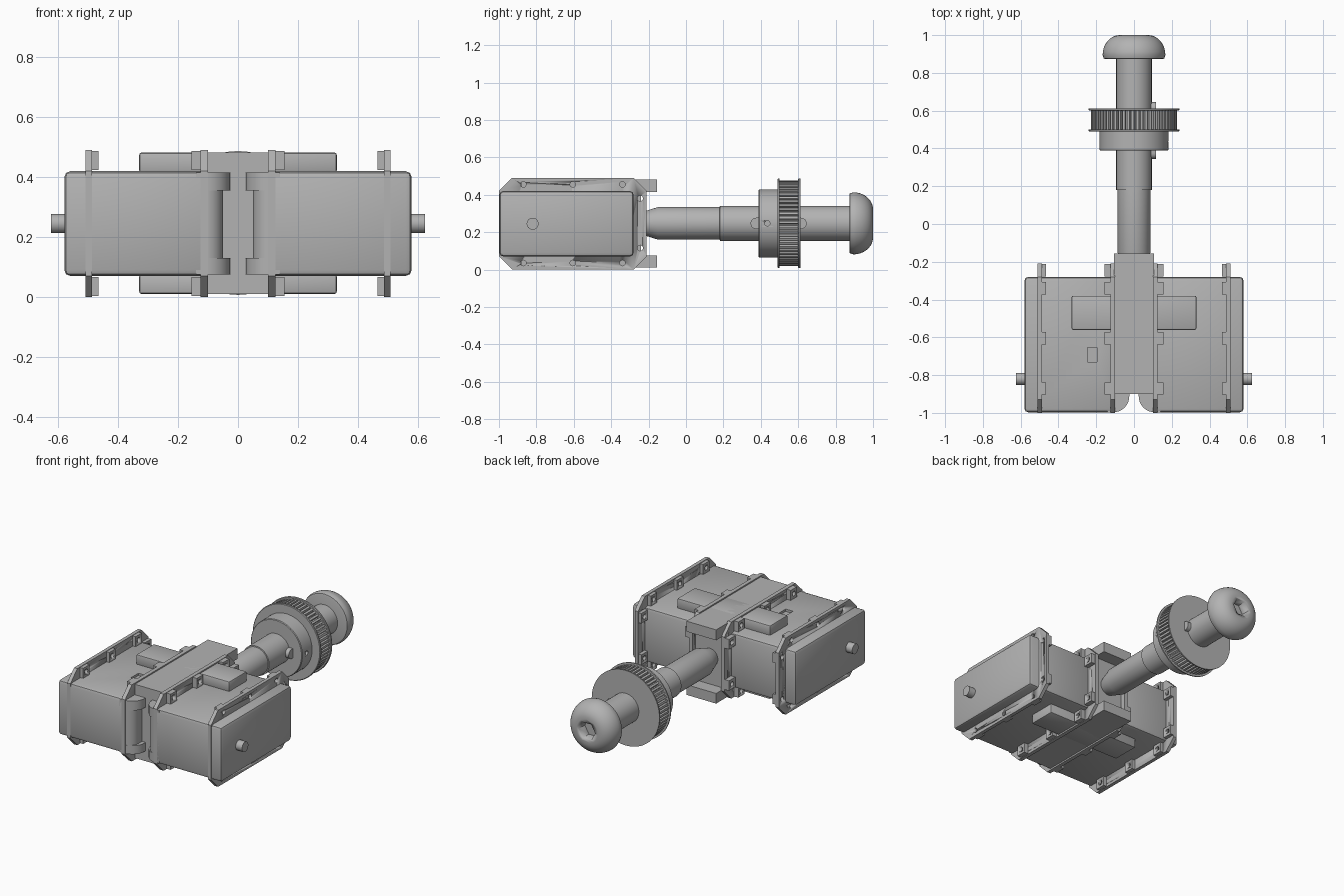
import bpy, bmesh
from math import sin, cos, pi
from mathutils import Vector

old = bpy.data.objects.get("Cube")
if old:
    bpy.data.objects.remove(old, do_unlink=True)

grey = bpy.data.materials.new("plain grey")
grey.use_nodes = True
colour = (0.45, 0.45, 0.45, 1)
grey.diffuse_color = colour
grey.node_tree.nodes["Principled BSDF"].inputs["Base Color"].default_value = colour

ZC = 0.247   # height of the shaft axis


def activate(ob):
    bpy.ops.object.select_all(action='DESELECT')
    ob.select_set(True)
    bpy.context.view_layer.objects.active = ob


def finish(name, bm, bevel=0, segments=2):
    bmesh.ops.recalc_face_normals(bm, faces=bm.faces)
    me = bpy.data.meshes.new(name)
    bm.to_mesh(me)
    bm.free()
    me.materials.append(grey)
    ob = bpy.data.objects.new(name, me)
    bpy.context.collection.objects.link(ob)
    activate(ob)
    if bevel:
        mod = ob.modifiers.new("bevel", 'BEVEL')
        mod.width, mod.segments = bevel, segments
        bpy.ops.object.modifier_apply(modifier=mod.name)
    bpy.ops.object.shade_smooth_by_angle(angle=0.6)
    return ob


def prism(name, pts, axis, lo, hi, bevel=0):
    """Extrude a 2D outline along an axis."""
    bm = bmesh.new()
    rings = []
    for d in (lo, hi):
        ring = []
        for p in pts:
            co = list(p)
            co.insert("xyz".index(axis), d)
            ring.append(bm.verts.new(co))
        bm.faces.new(ring)
        rings.append(ring)
    n = len(pts)
    for i in range(n):
        j = (i + 1) % n
        bm.faces.new((rings[0][i], rings[0][j], rings[1][j], rings[1][i]))
    return finish(name, bm, bevel)


def box(name, x, y, z, bevel=0):
    outline = [(x[0], y[0]), (x[1], y[0]), (x[1], y[1]), (x[0], y[1])]
    return prism(name, outline, 'z', z[0], z[1], bevel)


def lathe(name, profile, n=64):
    """Turn (y, radius) pairs around the shaft axis."""
    bm = bmesh.new()
    rings = [[bm.verts.new((r * cos(2 * pi * i / n), y, ZC + r * sin(2 * pi * i / n)))
              for i in range(n)] for y, r in profile]
    for a, b in zip(rings, rings[1:]):
        for i in range(n):
            j = (i + 1) % n
            bm.faces.new((a[i], a[j], b[j], b[i]))
    bm.faces.new(rings[0])
    bm.faces.new(rings[-1])
    return finish(name, bm)


def circle(u, v, r, n=16):
    return [(u + r * cos(2 * pi * i / n), v + r * sin(2 * pi * i / n)) for i in range(n)]


def cut(ob, cutters):
    for c in cutters:
        activate(ob)
        mod = ob.modifiers.new("cut", 'BOOLEAN')
        mod.operation, mod.solver, mod.object = 'DIFFERENCE', 'EXACT', c
        bpy.ops.object.modifier_apply(modifier=mod.name)
        bpy.data.objects.remove(c, do_unlink=True)


def span(s, a, b):
    return tuple(sorted((s * a, s * b)))


# Flange outline and screw positions, in (y, z)
C = 0.07
flange = [(-1 + C, 0), (-0.21 - C, 0), (-0.21, C), (-0.21, 0.49 - C),
          (-0.21 - C, 0.49), (-1 + C, 0.49), (-1, 0.49 - C), (-1, C)]
screws = [(y, z) for y in (-0.87, -0.605, -0.34) for z in (0.035, 0.455)]
screws += [(-0.245, 0.115), (-0.245, 0.38)]

for side, s in (("left", 1), ("right", -1)):
    # Motor housing with output peg
    body = box(side + "_housing", span(s, 0.09, 0.58), (-0.997, -0.28), (0.07, 0.42), 0.02)
    if s < 0:
        cut(body, [box("socket_cutter", (-0.247, -0.195), (-0.73, -0.655), (0.405, 0.5))])
    prism(side + "_peg", circle(-0.82, 0.245, 0.032, 24), 'x', *span(s, 0.57, 0.625))

    # Rounded inner front corner with a stepped middle
    for part, inset, z0, z1 in (("lower", 0.025, 0.075, 0.13),
                                ("middle", 0.05, 0.13, 0.355),
                                ("upper", 0.025, 0.355, 0.415)):
        r = 0.11 - inset
        arc = [(s * (0.11 - r * sin(a)), -0.997 + r * (1 - cos(a)))
               for a in [pi / 2 * i / 8 for i in range(9)]]
        outline = [(s * 0.14, -0.997)] + arc + [(s * inset, -0.85), (s * 0.14, -0.85)]
        prism(side + "_corner_" + part, outline, 'z', z0, z1)

    # Mounting flanges with screw bosses
    for place, a, b, c in (("outer", 0.51, 0.487, 0.465), ("inner", 0.1, 0.125, 0.155)):
        plate = prism(f"{side}_{place}_flange", flange, 'x', *span(s, a, b))
        cut(plate, [prism("hole_cutter", circle(y, z, 0.015), 'x', *span(s, 0.05, 0.6))
                    for y, z in screws])
        for y, z in screws:
            boss = box(f"{side}_{place}_boss", span(s, b, c),
                       (y - 0.032, y + 0.032), (z - 0.032, z + 0.032))
            cut(boss, [prism("hole_cutter", circle(y, z, 0.015), 'x', *span(s, 0.05, 0.6))])

# Central bracket: core, top and bottom bars, cross pads
box("bracket_core", (-0.1, 0.1), (-0.9, -0.24), (0.05, 0.44))
for level, z in (("top", (0.415, 0.482)), ("bottom", (0.01, 0.075))):
    box(level + "_bar", (-0.105, 0.105), (-0.9, -0.155), z)
    box(level + "_bar_widening", (-0.12, 0.12), (-0.88, -0.65), z)
    box(level + "_cross_pad", (-0.33, 0.33), (-0.56, -0.38), z, 0.008)

# Stepped shaft
lathe("shaft", [(-0.26, 0.05), (-0.22, 0.065), (-0.15, 0.087), (0.18, 0.087),
                (0.181, 0.094), (0.89, 0.094)])

# Key running along the shaft under the pulley
key = [(0.615 + 0.03 * sin(a), ZC + 0.03 * cos(a)) for a in [pi * i / 10 for i in range(11)]]
key += [(0.375 - 0.03 * sin(a), ZC - 0.03 * cos(a)) for a in [pi * i / 10 for i in range(11)]]
prism("shaft_key", key, 'x', 0.06, 0.117)

# Toothed pulley with hub and rims
hub = lathe("pulley_hub", [(0.388, 0.178), (0.392, 0.182), (0.495, 0.182)])
cut(hub, [prism("set_screw_cutter", circle(0.435, ZC, 0.014), 'x', 0.14, 0.25)])
TEETH = 60
teeth = []
for i in range(TEETH):
    for f, r in ((0, 0.228), (0.55, 0.228), (0.65, 0.208), (0.9, 0.208)):
        a = 2 * pi * (i + f) / TEETH
        teeth.append((r * cos(a), ZC + r * sin(a)))
prism("pulley_teeth", teeth, 'y', 0.495, 0.605)
for name, y in (("front", 0.49), ("back", 0.6)):
    lathe(name + "_pulley_rim", [(y, 0.236), (y + 0.003, 0.24), (y + 0.011, 0.24)])

# Domed cap with hexagonal socket
dome = [(0.873, 0.15), (0.876, 0.16), (0.895, 0.166)]
for i in range(1, 11):
    a = pi / 2 * i / 10
    dome.append((0.895 + 0.105 * sin(a), 0.075 + 0.091 * cos(a)))
head = lathe("domed_head", dome)
cut(head, [prism("hex_cutter", circle(0, ZC, 0.058, 6), 'y', 0.94, 1.1)])
